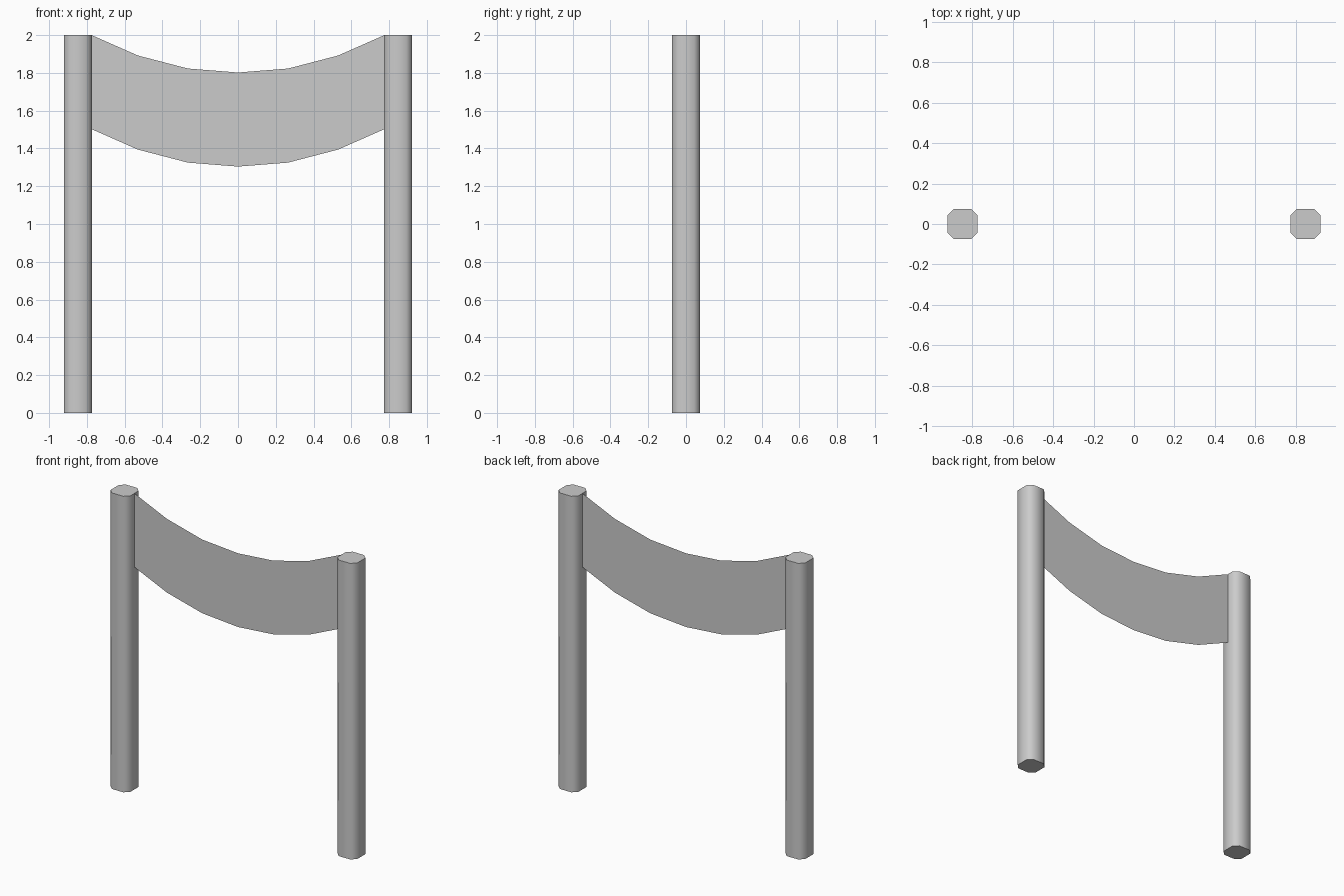
import bpy
import bmesh
import math

if "Cube" in bpy.data.objects:
    bpy.data.objects.remove(bpy.data.objects["Cube"])

HEIGHT = 2.0
POST_X = 0.848
HALF = 0.074      # half width of a post
FLAT = 0.043      # half length of its flat sides


def new_object(name, bm):
    mesh = bpy.data.meshes.new(name)
    bm.to_mesh(mesh)
    bm.free()
    obj = bpy.data.objects.new(name, mesh)
    bpy.context.collection.objects.link(obj)
    return obj


def make_post(name, x):
    bm = bmesh.new()
    profile = []
    for quarter in range(4):
        a = quarter * math.pi / 2
        for px, py in ((HALF, -FLAT), (HALF, FLAT)):
            profile.append((x + px * math.cos(a) - py * math.sin(a),
                            px * math.sin(a) + py * math.cos(a)))
    base = bm.faces.new([bm.verts.new((px, py, 0)) for px, py in profile])
    grown = bmesh.ops.extrude_face_region(bm, geom=[base], use_keep_orig=True)
    top = [v for v in grown["geom"] if isinstance(v, bmesh.types.BMVert)]
    bmesh.ops.translate(bm, verts=top, vec=(0, 0, HEIGHT))
    bmesh.ops.recalc_face_normals(bm, faces=bm.faces)
    post = new_object(name, bm)
    bpy.ops.object.select_all(action='DESELECT')
    post.select_set(True)
    bpy.context.view_layer.objects.active = post
    bpy.ops.object.shade_smooth_by_angle(angle=math.radians(60))


# Two upright eight-sided posts
make_post("left_post", -POST_X)
make_post("right_post", POST_X)

# Thin sagging cloth hung between the posts
half_curve = [(0.775, 2.0), (0.53, 1.892), (0.265, 1.823)]
curve = [(-x, z) for x, z in half_curve] + [(0, 1.802)] + half_curve[::-1]
bm = bmesh.new()
upper = [bm.verts.new((x, 0, z)) for x, z in curve]
lower = [bm.verts.new((x, 0, z - 0.498)) for x, z in curve]
for i in range(len(curve) - 1):
    bm.faces.new((lower[i], lower[i + 1], upper[i + 1], upper[i]))
new_object("banner_cloth", bm)
